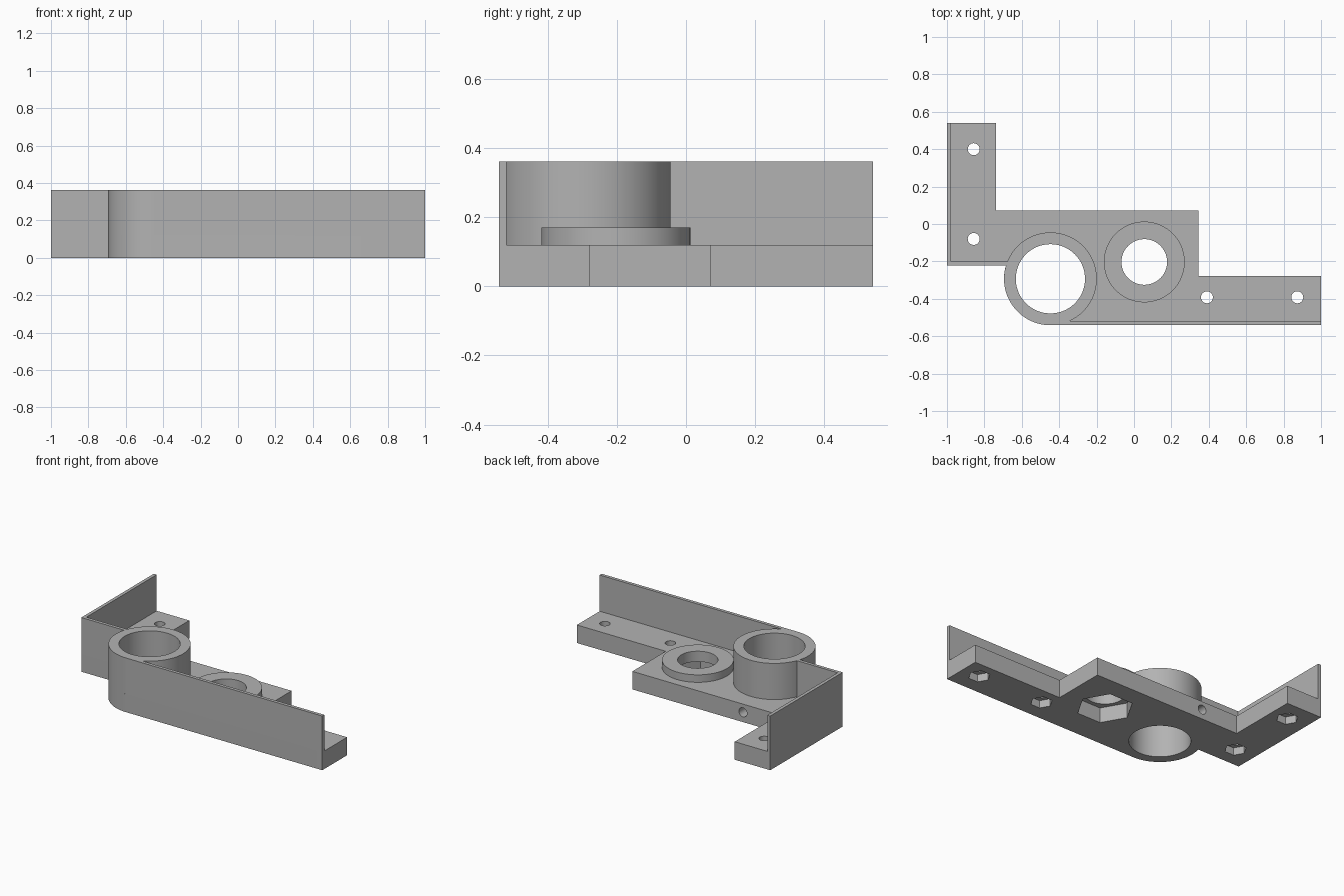
import bpy, bmesh
from math import cos, sin, pi, radians
from mathutils import Matrix, Vector

cube = bpy.data.objects.get("Cube")
if cube:
    bpy.data.objects.remove(cube, do_unlink=True)

grey = bpy.data.materials.new("plain grey")
grey.use_nodes = True
colour = (0.45, 0.45, 0.45, 1)
grey.diffuse_color = colour
grey.node_tree.nodes["Principled BSDF"].inputs["Base Color"].default_value = colour

SEG = 96
BASE, TOP, WALL = 0.12, 0.361, 0.022
TUBE, TUBE_R, BORE_R = (-0.447, -0.293), 0.248, 0.185
BOSS, BOSS_R, BOSS_HOLE_R = (0.055, -0.203), 0.216, 0.122
FRONT, BACK, STEP = -0.541, 0.541, -0.222
SCREWS = [(-0.857, 0.4), (-0.857, -0.08), (0.39, -0.392), (0.873, -0.392)]


def finish(name, bm):
    bmesh.ops.recalc_face_normals(bm, faces=bm.faces)
    mesh = bpy.data.meshes.new(name)
    bm.to_mesh(mesh)
    bm.free()
    mesh.materials.append(grey)
    obj = bpy.data.objects.new(name, mesh)
    bpy.context.collection.objects.link(obj)
    return obj


def circle(centre, r, n=SEG, start=0, end=2 * pi):
    count = n if end - start >= 2 * pi else n + 1
    return [(centre[0] + r * cos(start + (end - start) * i / n),
             centre[1] + r * sin(start + (end - start) * i / n)) for i in range(count)]


def prism(name, outline, z0, z1):
    bm = bmesh.new()
    face = bm.faces.new([bm.verts.new((x, y, z0)) for x, y in outline])
    top = bmesh.ops.extrude_face_region(bm, geom=[face])["geom"]
    bmesh.ops.translate(bm, vec=(0, 0, z1 - z0),
                        verts=[v for v in top if isinstance(v, bmesh.types.BMVert)])
    return finish(name, bm)


def ring(name, centre, outer, inner, z0, z1):
    bm = bmesh.new()
    loops = []
    for r, z in ((inner, z0), (outer, z0), (outer, z1), (inner, z1)):
        loops.append([bm.verts.new((x, y, z)) for x, y in circle(centre, r)])
    # Sides and upper rim; the underside sits on the plate
    for a, b in ((1, 2), (2, 3), (3, 0)):
        for i in range(SEG):
            j = (i + 1) % SEG
            bm.faces.new((loops[a][i], loops[a][j], loops[b][j], loops[b][i]))
    return finish(name, bm)


def smooth(obj):
    bpy.ops.object.select_all(action='DESELECT')
    obj.select_set(True)
    bpy.context.view_layer.objects.active = obj
    bpy.ops.object.shade_smooth_by_angle(angle=radians(30))


def cut(obj, cutter):
    mod = obj.modifiers.new("cut", 'BOOLEAN')
    mod.operation = 'DIFFERENCE'
    mod.solver = 'EXACT'
    mod.object = cutter
    cutter.hide_render = True
    bpy.context.view_layer.objects.active = obj
    bpy.ops.object.modifier_apply(modifier=mod.name)
    bpy.data.objects.remove(cutter, do_unlink=True)


# Base plate with a rounded corner around the tube
outline = [(1, FRONT), (1, -0.279), (0.345, -0.279), (0.345, 0.072), (-0.738, 0.072),
           (-0.738, BACK), (-1, BACK), (-1, STEP)]
outline += circle(TUBE, TUBE_R, 32, radians(163.4), radians(270))
plate = prism("base_plate", outline, 0, BASE)

# Through bores and nut pockets
cut(plate, prism("bore_cutter", circle(TUBE, BORE_R), -0.1, 0.3))
cut(plate, prism("boss_cutter", circle(BOSS, BOSS_HOLE_R), -0.1, 0.3))
cut(plate, prism("large_nut_cutter", circle(BOSS, 0.172, 6), -0.1, 0.1))
for p in SCREWS:
    cut(plate, prism("screw_cutter", circle(p, 0.032, 32), -0.1, 0.3))
    cut(plate, prism("nut_cutter", circle(p, 0.067, 6), -0.1, 0.05))

# Set screw hole from the back face into the bore
side = prism("set_screw_cutter", circle((0, 0), 0.03, 32), 0, 0.35)
side.data.transform(Matrix.Translation(Vector((-0.47, 0.15, 0.065))) @ Matrix.Rotation(pi / 2, 4, 'X'))
cut(plate, side)
smooth(plate)

# Tall tube and low boss
smooth(ring("tube", TUBE, TUBE_R, BORE_R, BASE, TOP))
smooth(ring("boss", BOSS, BOSS_R, BOSS_HOLE_R, BASE, 0.17))

# Thin upright walls
prism("front_wall", [(TUBE[0], FRONT), (1, FRONT), (1, FRONT + WALL), (TUBE[0], FRONT + WALL)], BASE, TOP)
prism("corner_wall", [(-1, STEP), (-0.675, STEP), (-0.675, STEP + WALL), (-1 + WALL, STEP + WALL),
                      (-1 + WALL, BACK), (-1, BACK)], BASE, TOP)
